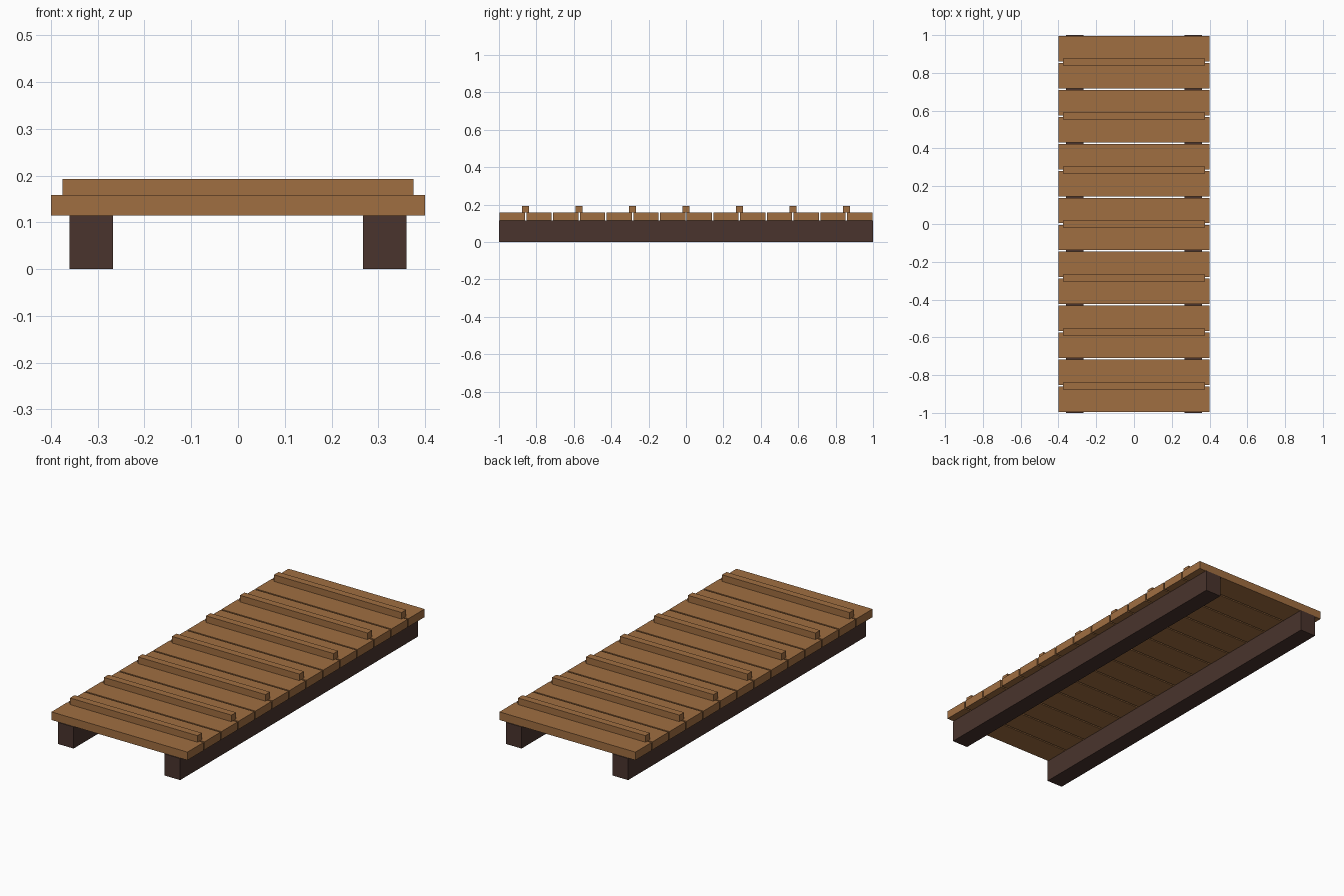
import bpy

default_cube = bpy.data.objects.get("Cube")
if default_cube:
    bpy.data.objects.remove(default_cube, do_unlink=True)


def make_material(name, rgb):
    mat = bpy.data.materials.new(name)
    mat.use_nodes = True
    color = (*rgb, 1.0)
    mat.diffuse_color = color
    mat.node_tree.nodes["Principled BSDF"].inputs["Base Color"].default_value = color
    return mat


def box(name, center, size, mat):
    bpy.ops.mesh.primitive_cube_add(size=1, location=center)
    obj = bpy.context.object
    obj.name = name
    obj.scale = size
    bpy.ops.object.transform_apply(location=False, rotation=False, scale=True)
    obj.data.materials.append(mat)
    return obj


plank_wood = make_material("warm brown wood", (0.352, 0.156, 0.053))
beam_wood = make_material("dark brown wood", (0.067, 0.034, 0.026))

BEAM_HEIGHT = 0.115
DECK_TOP = 0.158
CLEAT_TOP = 0.193
PLANKS = 14
PITCH = 2 / PLANKS
GAP = 0.008

# Two long support beams
for side, name in ((1, "left_beam"), (-1, "right_beam")):
    box(name, (side * 0.3135, 0, BEAM_HEIGHT / 2), (0.093, 2, BEAM_HEIGHT), beam_wood)

# Deck planks laid across the beams with narrow gaps
for i in range(PLANKS):
    y = -1 + (i + 0.5) * PITCH
    box(f"deck_plank_{i + 1}", (0, y, (BEAM_HEIGHT + DECK_TOP) / 2),
        (0.8, PITCH - GAP, DECK_TOP - BEAM_HEIGHT), plank_wood)

# Raised cleats over every second seam
for i in range(PLANKS // 2):
    y = -1 + (2 * i + 1) * PITCH
    box(f"cleat_{i + 1}", (0, y, (DECK_TOP + CLEAT_TOP) / 2),
        (0.75, 0.038, CLEAT_TOP - DECK_TOP), plank_wood)
